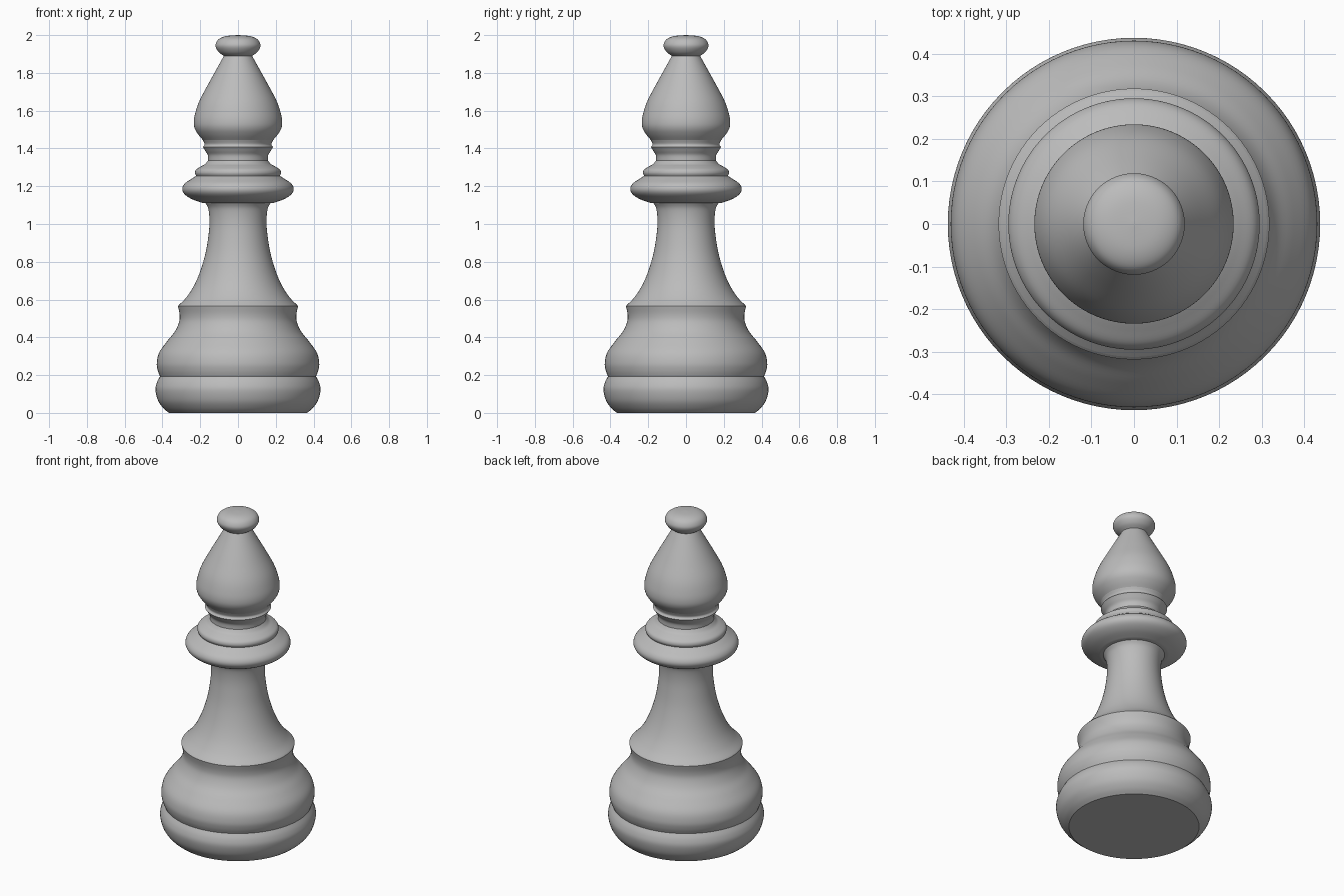
import bpy, bmesh, math

if "Cube" in bpy.data.objects:
    bpy.data.objects.remove(bpy.data.objects["Cube"])

SIDES = 96
STEPS = 5

grey = bpy.data.materials.new("grey")
grey.diffuse_color = (0.5, 0.5, 0.5, 1)
grey.use_nodes = True
grey.node_tree.nodes["Principled BSDF"].inputs["Base Color"].default_value = grey.diffuse_color


def smooth_curve(pts):
    """Catmull-Rom curve through (radius, height) points."""
    p = [pts[0]] + pts + [pts[-1]]
    out = []
    for i in range(1, len(p) - 2):
        a, b, c, d = p[i - 1:i + 3]
        for s in range(STEPS):
            t = s / STEPS
            out.append(tuple(0.5 * (2 * b[k] + (c[k] - a[k]) * t
                       + (2 * a[k] - 5 * b[k] + 4 * c[k] - d[k]) * t * t
                       + (3 * b[k] - a[k] - 3 * c[k] + d[k]) * t ** 3) for k in (0, 1)))
    return out + [pts[-1]]


def turn(name, *curves):
    """Lathe smooth curves, joined at sharp creases, around z."""
    profile = []
    for c in curves:
        pts = smooth_curve(c)
        profile += pts[1:] if profile else pts
    bm = bmesh.new()
    rings = []
    for r, z in profile:
        if r < 1e-5:
            rings.append([bm.verts.new((0, 0, z))] * SIDES)
        else:
            rings.append([bm.verts.new((r * math.cos(2 * math.pi * i / SIDES),
                                        r * math.sin(2 * math.pi * i / SIDES), z))
                          for i in range(SIDES)])
    for lo, hi in zip(rings, rings[1:]):
        for i in range(SIDES):
            j = (i + 1) % SIDES
            quad = list(dict.fromkeys((lo[i], lo[j], hi[j], hi[i])))
            bm.faces.new(quad)
    me = bpy.data.meshes.new(name)
    bm.to_mesh(me)
    bm.free()
    me.materials.append(grey)
    ob = bpy.data.objects.new(name, me)
    bpy.context.collection.objects.link(ob)
    bpy.ops.object.select_all(action='DESELECT')
    ob.select_set(True)
    bpy.context.view_layer.objects.active = ob
    bpy.ops.object.shade_smooth_by_angle(angle=math.radians(35))


# Foot: flat underside and rounded rim
turn("foot",
     [(0, 0), (0.365, 0)],
     [(0.365, 0), (0.395, 0.025), (0.423, 0.065), (0.437, 0.12),
      (0.43, 0.16), (0.413, 0.193)])

# Bulging base with its flared upper lip
turn("base",
     [(0.413, 0.193), (0.425, 0.225), (0.43, 0.265), (0.417, 0.32), (0.375, 0.38),
      (0.335, 0.43), (0.312, 0.48), (0.309, 0.52), (0.318, 0.565)],
     [(0.318, 0.565), (0.312, 0.572)])

# Concave stem
turn("stem",
     [(0.312, 0.572), (0.275, 0.61), (0.235, 0.67), (0.2, 0.75), (0.171, 0.85),
      (0.155, 0.95), (0.151, 1.02), (0.157, 1.08), (0.172, 1.11)])

# Wide collar with a smaller step above
turn("collar",
     [(0.172, 1.11), (0.19, 1.112)],
     [(0.19, 1.112), (0.245, 1.132), (0.283, 1.158), (0.295, 1.185),
      (0.283, 1.213), (0.25, 1.237), (0.222, 1.255)],
     [(0.222, 1.255), (0.228, 1.27), (0.222, 1.288), (0.198, 1.304),
      (0.175, 1.317), (0.158, 1.337)])

# Neck with a thin bead
turn("neck",
     [(0.158, 1.337), (0.16, 1.365), (0.173, 1.387), (0.186, 1.408)],
     [(0.186, 1.408), (0.177, 1.422), (0.186, 1.445)])

# Teardrop head
turn("head",
     [(0.186, 1.445), (0.21, 1.473), (0.228, 1.503), (0.234, 1.535), (0.228, 1.58),
      (0.205, 1.65), (0.158, 1.74), (0.108, 1.83), (0.075, 1.89)])

# Button finial
turn("finial",
     [(0.075, 1.89), (0.1, 1.908), (0.117, 1.934), (0.117, 1.956),
      (0.1, 1.98), (0.062, 1.995), (0, 2.0)])
